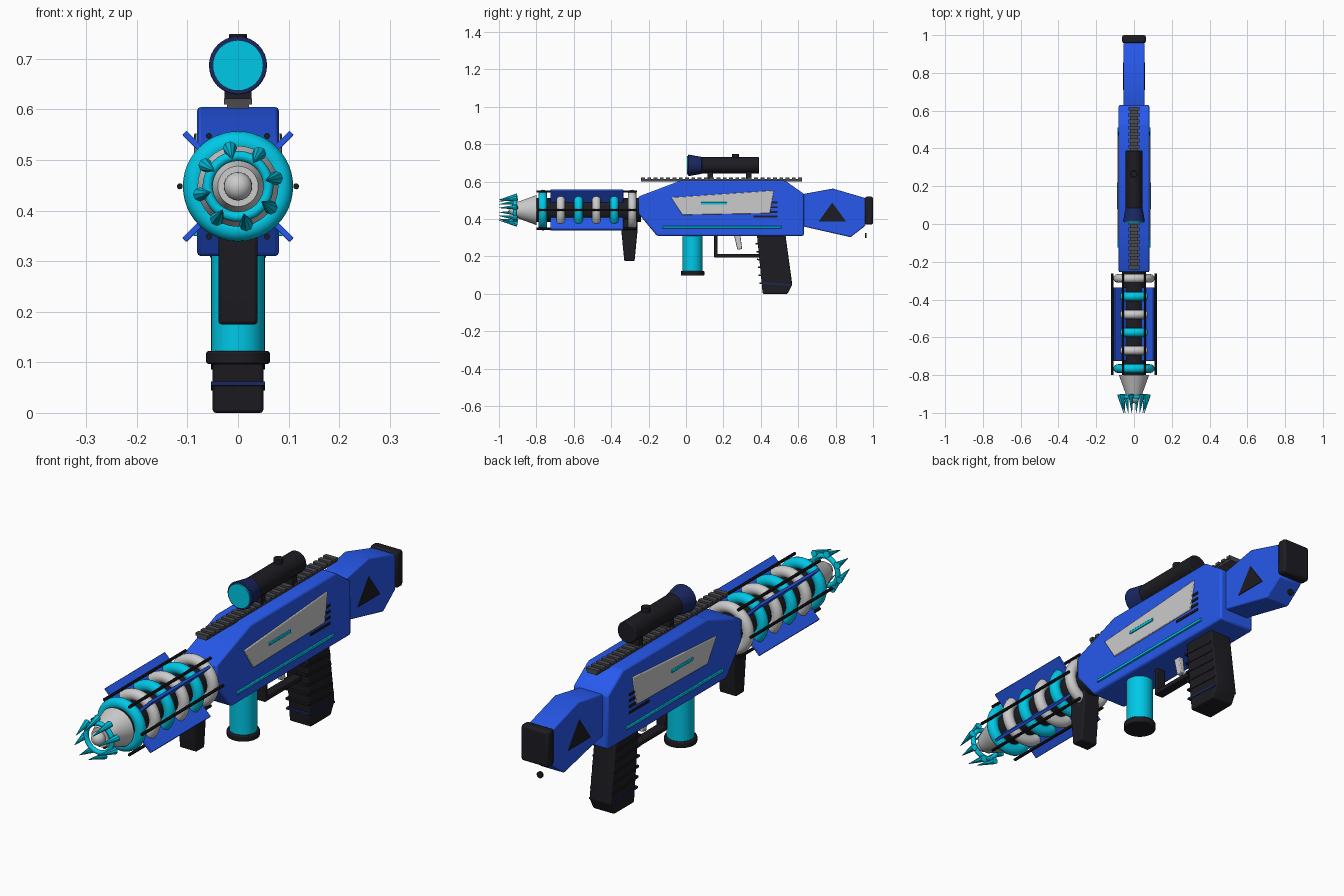
import bpy, bmesh, math
from mathutils import Vector, Matrix

if "Cube" in bpy.data.objects:
    bpy.data.objects.remove(bpy.data.objects["Cube"])

AXIS_Z = 0.448  # barrel height


def material(name, rgb):
    m = bpy.data.materials.new(name)
    m.diffuse_color = (*rgb, 1)
    m.use_nodes = True
    m.node_tree.nodes["Principled BSDF"].inputs["Base Color"].default_value = m.diffuse_color
    return m


BLUE = material("blue", (0.02, 0.1, 0.85))
CYAN = material("cyan", (0.0, 0.58, 0.8))
BLACK = material("black", (0.012, 0.012, 0.016))
NAVY = material("navy", (0.01, 0.02, 0.12))
WHITE = material("white", (0.75, 0.75, 0.77))
GREY = material("rail_grey", (0.07, 0.07, 0.08))


def finish(bm, name, mat, bevel=0):
    bmesh.ops.recalc_face_normals(bm, faces=bm.faces)
    me = bpy.data.meshes.new(name)
    bm.to_mesh(me)
    bm.free()
    ob = bpy.data.objects.new(name, me)
    bpy.context.collection.objects.link(ob)
    me.materials.append(mat)
    if bevel:
        mod = ob.modifiers.new("bevel", 'BEVEL')
        mod.width = bevel
        mod.segments = 2
        mod.limit_method = 'ANGLE'
    return ob


def prism(name, profile, x0, x1, mat, bevel=0):
    """Side profile of (y, z) points extruded from x0 to x1."""
    bm = bmesh.new()
    face = bm.faces.new([bm.verts.new((x0, y, z)) for y, z in profile])
    new = bmesh.ops.extrude_face_region(bm, geom=[face])["geom"]
    bmesh.ops.translate(bm, vec=(x1 - x0, 0, 0),
                        verts=[v for v in new if isinstance(v, bmesh.types.BMVert)])
    return finish(bm, name, mat, bevel)


def box(name, x0, x1, y0, y1, z0, z1, mat, bevel=0):
    return prism(name, [(y0, z0), (y1, z0), (y1, z1), (y0, z1)], x0, x1, mat, bevel)


def rod(name, p, q, r1, r2, mat, seg=32, bevel=0):
    """Cylinder or cone from p to q."""
    p, q = Vector(p), Vector(q)
    d = q - p
    m = Matrix.Translation((p + q) / 2) @ d.to_track_quat('Z', 'Y').to_matrix().to_4x4()
    bm = bmesh.new()
    bmesh.ops.create_cone(bm, cap_ends=True, segments=seg, radius1=r1, radius2=r2,
                          depth=d.length, matrix=m)
    return finish(bm, name, mat, bevel)


def ring(name, y, major, minor, mat):
    bpy.ops.mesh.primitive_torus_add(location=(0, y, AXIS_Z), rotation=(math.pi / 2, 0, 0),
                                     major_radius=major, minor_radius=minor,
                                     major_segments=48, minor_segments=16)
    bpy.context.object.name = name
    bpy.context.object.data.materials.append(mat)


def polar(r, deg, y):
    a = math.radians(deg)
    return (r * math.cos(a), y, AXIS_Z + r * math.sin(a))


# Receiver body and stock
prism("body", [(-.255, .52), (-.03, .605), (.53, .605), (.63, .535), (.63, .31),
               (-.155, .31), (-.255, .43)], -.081, .081, BLUE, .008)
prism("stock", [(.62, .533), (.785, .563), (.96, .512), (.96, .365), (.88, .303),
                (.62, .362)], -.055, .055, BLUE, .005)
box("butt_pad", -.063, .063, .957, 1.0, .37, .52, BLACK, .01)
rod("sling_stud", (0, .956, .312), (0, .966, .312), .013, .013, BLACK, 16)

# Side details, both sides
for s, side in ((1, "right"), (-1, "left")):
    prism("side_panel_" + side, [(-.08, .515), (.47, .553), (.448, .43), (-.02, .422)],
          s * .075, s * .087, WHITE, .003)
    box("small_strip_" + side, s * .08, s * .091, .08, .22, .477, .49, CYAN, .002)
    box("long_strip_" + side, s * .075, s * .088, -.125, .51, .35, .362, CYAN, .002)
    for i in range(4):
        z = .488 - i * .025
        box(f"vent_{side}_{i}", s * .075, s * .0845, .36, .49, z - .005, z + .005, BLACK)
    prism("stock_triangle_" + side, [(.71, .388), (.855, .388), (.782, .488)],
          s * .05, s * .058, BLACK)

# Top rail with teeth
box("top_rail", -.022, .022, -.24, .62, .602, .613, GREY)
for i in range(26):
    y = -.24 + i * .0336
    box(f"rail_tooth_{i}", -.028, .028, y, y + .02, .61, .622, GREY)

# Scope
SZ = .687
rod("scope_tube", (0, .07, SZ), (0, .39, SZ), .044, .044, BLACK, 32, .004)
rod("scope_bell", (0, .012, SZ), (0, .085, SZ), .058, .045, NAVY, 32, .003)
rod("scope_lens", (0, .006, SZ), (0, .03, SZ), .05, .05, CYAN)
rod("scope_knob", (0, .265, .715), (0, .265, .749), .018, .018, BLACK, 20, .002)
for y in (.13, .335):
    box("scope_mount", -.027, .027, y - .014, y + .014, .615, .66, BLACK)

# Barrel core, coil rings, guide rods, fins
rod("barrel_core", (0, -.80, AXIS_Z), (0, -.24, AXIS_Z), .064, .064, BLACK, 32)
for i in range(6):
    ring(f"coil_ring_{i}", -.288 - i * .0955, .086, .023, CYAN if i % 2 else WHITE)
    rod(f"guide_rod_{i}", polar(.115, 60 * i, -.80), polar(.115, 60 * i, -.262),
        .006, .006, BLACK, 10)
for i in range(4):
    fin = box(f"barrel_fin_{i}", .06, .15, -.725, -.335, -.006, .006, BLUE, .002)
    fin.location.z = AXIS_Z
    fin.rotation_euler.y = math.radians(45 + 90 * i)

# Nozzle with claw crown
rod("nozzle_cone", (0, -.80, AXIS_Z), (0, -.91, AXIS_Z), .08, .04, WHITE)
bpy.ops.mesh.primitive_uv_sphere_add(segments=24, ring_count=12, radius=.028,
                                     location=(0, -.92, AXIS_Z))
bpy.context.object.name = "nozzle_tip"
bpy.context.object.data.materials.append(WHITE)
ring("claw_ring", -.915, .06, .01, CYAN)
for i in range(8):
    a = 12 + 45 * i
    rod(f"claw_{i}", polar(.077, a, -.902), polar(.056, a, -1.0), .014, .001, CYAN, 8)

# Front grip and cell canister
prism("front_grip", [(-.345, .40), (-.26, .40), (-.26, .33), (-.275, .175), (-.33, .175),
                     (-.345, .33)], -.039, .039, BLACK, .006)
rod("canister", (0, .035, .11), (0, .035, .33), .053, .053, CYAN)
rod("canister_cap", (0, .035, .097), (0, .035, .122), .063, .063, BLACK, 32, .004)

# Trigger and guard
prism("trigger_guard", [(.15, .32), (.15, .195), (.40, .195), (.40, .213), (.168, .213),
                        (.168, .32)], -.02, .02, BLACK, .003)
prism("trigger", [(.255, .32), (.29, .32), (.3, .24), (.275, .235)], -.01, .01, WHITE, .003)

# Rear grip with ridges
prism("rear_grip", [(.378, .33), (.53, .33), (.568, .05), (.543, 0), (.41, 0)],
      -.05, .05, BLACK, .006)
for i in range(6):
    z = .05 + i * .042
    y0, y1 = .405 - z * .095, .566 - (z - .05) * .136
    prism(f"grip_ridge_{i}", [(y0 - .008, z + .004), (y1 - .004, z - .006), (y1 - .004, z + .002),
                              (y0 - .008, z + .012)], -.053, .053, NAVY if i == 0 else BLACK)

# Smooth round parts, keep hard edges
bpy.ops.object.select_all(action='SELECT')
bpy.context.view_layer.objects.active = bpy.data.objects["body"]
bpy.ops.object.shade_smooth_by_angle(angle=math.radians(35))
